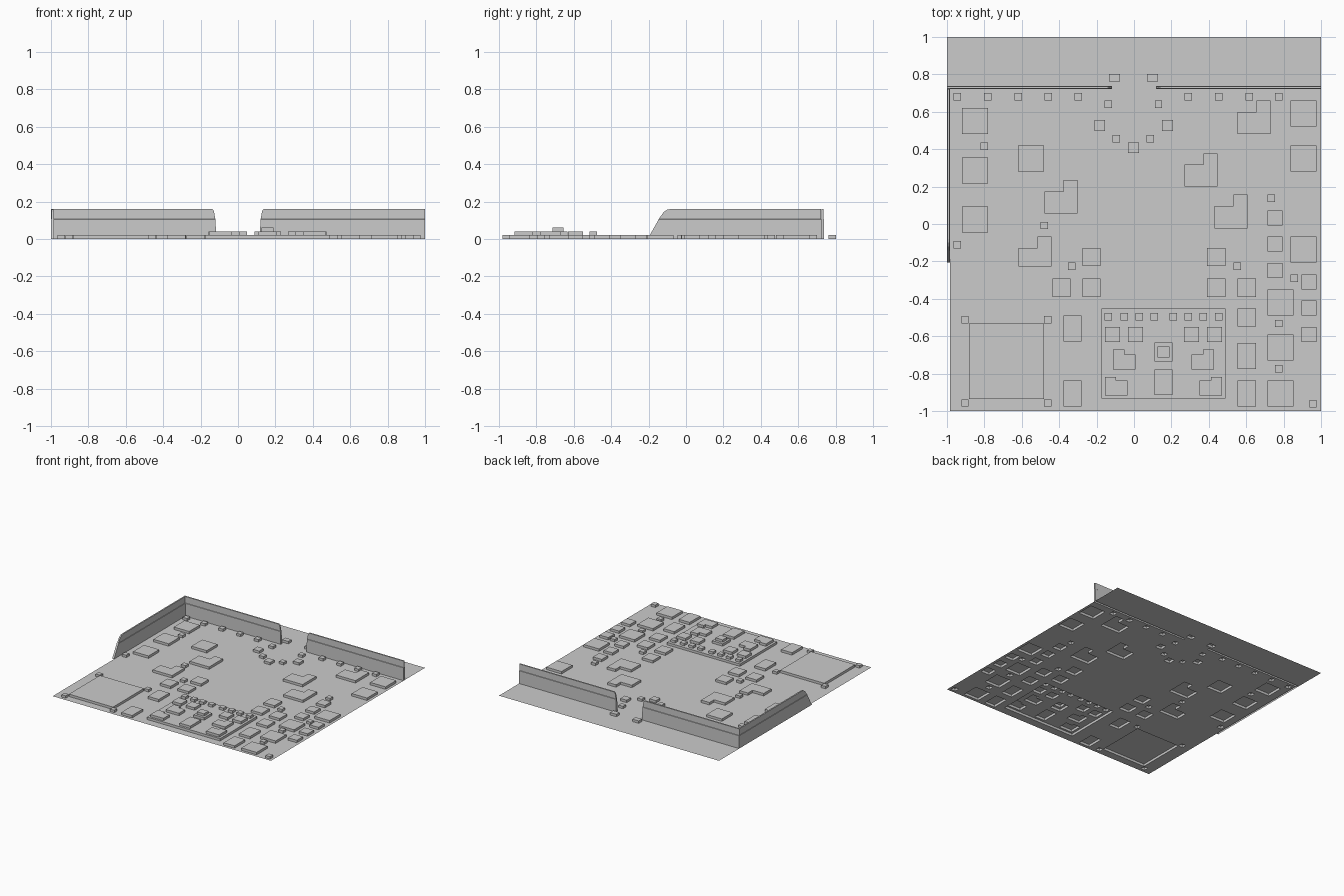
import bpy, bmesh
from mathutils import Vector
from mathutils.geometry import tessellate_polygon

if "Cube" in bpy.data.objects:
    bpy.data.objects.remove(bpy.data.objects["Cube"])


def rect(x0, y0, x1, y1):
    return [(x0, y0), (x1, y0), (x1, y1), (x0, y1)]


def squares(size, centres, depth=None):
    a, b = size / 2, (depth or size) / 2
    return [rect(x - a, y - b, x + a, y + b) for x, y in centres]


def ell(x, y, w, h, arm_w, low_h):
    # L footprint, raised arm on the right
    return [(x, y), (x + w, y), (x + w, y + h), (x + w - arm_w, y + h),
            (x + w - arm_w, y + low_h), (x, y + low_h)]


def mirrored(loop, axis):
    return [(2 * axis - x, y) for x, y in reversed(loop)]


def finish(name, bm):
    me = bpy.data.meshes.new(name)
    bm.to_mesh(me)
    bm.free()
    ob = bpy.data.objects.new(name, me)
    bpy.context.collection.objects.link(ob)
    return ob


def add_cap(bm, loops, z):
    # flat face with holes: first loop is the outline
    pts = [[Vector((x, y, 0)) for x, y in lp] for lp in loops]
    verts = [bm.verts.new((p.x, p.y, z)) for lp in pts for p in lp]
    for tri in tessellate_polygon(pts):
        if len(set(tri)) == 3:
            f = bm.faces.new([verts[i] for i in tri])
            f.normal_update()
            if f.normal.z < 0:
                f.normal_flip()


def add_block(bm, loop, z0, z1, holes=()):
    # open-bottomed block: side walls and a top
    n = len(loop)
    lo = [bm.verts.new((x, y, z0)) for x, y in loop]
    hi = [bm.verts.new((x, y, z1)) for x, y in loop]
    for i in range(n):
        j = (i + 1) % n
        bm.faces.new((lo[i], lo[j], hi[j], hi[i]))
    add_cap(bm, [loop, *holes], z1)


def blocks(name, loops, z0, z1, holes=()):
    bm = bmesh.new()
    for lp in loops:
        add_block(bm, lp, z0, z1, holes)
    bmesh.ops.remove_doubles(bm, verts=bm.verts, dist=0.0002)
    return finish(name, bm)


STEP = 0.02

# Small huts
huts = squares(0.04, [(x, 0.68) for x in
                      (-0.945, -0.782, -0.619, -0.458, -0.297, 0.291, 0.452, 0.615, 0.775)])
huts += squares(0.04, [
    (-0.137, 0.64), (0.131, 0.64), (-0.094, 0.457), (0.088, 0.457), (-0.80, 0.415),
    (-0.479, -0.008), (-0.944, -0.11), (-0.334, -0.227), (0.553, -0.227), (0.858, -0.29),
    (0.735, 0.137), (0.775, -0.532), (0.775, -0.775), (0.957, -0.96)])
gate_blocks = squares(0.057, [(-0.184, 0.527), (0.179, 0.527), (-0.003, 0.408)])
gate_blocks += squares(0.057, [(-0.104, 0.782), (0.099, 0.782)], 0.042)

# Houses
houses = squares(0.139, [
    (-0.851, 0.551), (-0.851, 0.286), (-0.851, 0.024), (-0.55, 0.35),
    (0.907, 0.59), (0.907, 0.35), (0.907, -0.136),
    (0.783, -0.42), (0.783, -0.66), (0.783, -0.906)])
houses += squares(0.098, [(-0.227, -0.176), (-0.227, -0.34), (-0.388, -0.34),
                          (0.44, -0.176), (0.44, -0.34), (0.602, -0.34), (0.602, -0.5)])
houses += squares(0.08, [(0.755, 0.033), (0.755, -0.107), (0.755, -0.248),
                         (0.936, -0.31), (0.936, -0.45), (0.936, -0.59)])
houses += squares(0.098, [(0.602, -0.706), (0.602, -0.906),
                          (-0.329, -0.56), (-0.329, -0.906)], 0.139)
corner_houses = [ell(x, y, 0.177, h, 0.076, h - 0.06) for x, y, h in (
    (-0.478, 0.055, 0.18), (-0.617, -0.227, 0.16), (0.27, 0.20, 0.178),
    (0.43, -0.025, 0.182), (0.553, 0.482, 0.178))]

# Large fort slab with four corner turrets
fort = [rect(-0.882, -0.935, -0.482, -0.533)]
turrets = squares(0.038, [(x, y) for x in (-0.903, -0.461) for y in (-0.512, -0.956)])

# Raised court and the buildings standing on it
court = rect(-0.174, -0.933, 0.49, -0.452)
AXIS = 0.158
posts = squares(0.04, [(x, -0.495) for x in (-0.137, -0.053, 0.027, 0.107)])
halls = squares(0.08, [(-0.115, -0.592), (0.008, -0.592)])
wings = [mirrored(ell(0.308, -0.778, 0.12, 0.106, 0.06, 0.08), AXIS),
         mirrored(ell(0.351, -0.917, 0.12, 0.1, 0.06, 0.08), AXIS)]
halves = posts + halls + wings
court_blocks = halves + [mirrored(lp, AXIS) for lp in halves]
court_blocks.append(rect(0.11, -0.915, 0.207, -0.778))
keep = rect(0.11, -0.735, 0.207, -0.634)
keep_top = rect(0.126, -0.714, 0.19, -0.655)

blocks("huts", huts, 0, STEP)
blocks("gate_blocks", gate_blocks, 0, STEP)
blocks("houses", houses, 0, STEP)
blocks("corner_houses", corner_houses, 0, STEP)
blocks("fort", fort, 0, STEP)
blocks("fort_turrets", turrets, 0, STEP)
blocks("court", [court], 0, STEP, court_blocks + [keep])
blocks("court_buildings", court_blocks, STEP, 2 * STEP)
blocks("keep", [keep], STEP, 2 * STEP, [keep_top])
blocks("keep_top", [keep_top], 2 * STEP, 3 * STEP)

# Ground sheet, open under every building and under the walls
Y0, Y1, XL, GATE = 0.722, 0.738, -0.985, 0.117
outline = [(XL, -1), (1, -1), (1, Y0), (GATE, Y0), (GATE, Y1), (1, Y1), (1, 1),
           (-1, 1), (-1, Y1), (-GATE, Y1), (-GATE, Y0), (XL, Y0)]
bm = bmesh.new()
add_cap(bm, [outline, *huts, *gate_blocks, *houses, *corner_houses, *fort, *turrets, court], 0)
finish("ground", bm)


def wall(name, profile, place, thick=0.016, ledge=0.105, taper=0.7):
    # profile (along, height) extruded across, thinner above a small ledge
    bm = bmesh.new()
    f = bm.faces.new([bm.verts.new((s, -thick / 2, z)) for s, z in profile])
    ext = bmesh.ops.extrude_face_region(bm, geom=[f])["geom"]
    bmesh.ops.translate(bm, vec=(0, thick, 0),
                        verts=[v for v in ext if isinstance(v, bmesh.types.BMVert)])
    for z in (ledge, ledge + 0.002):
        bmesh.ops.bisect_plane(bm, geom=bm.verts[:] + bm.edges[:] + bm.faces[:],
                               plane_co=(0, 0, z), plane_no=(0, 0, 1))
    bmesh.ops.recalc_face_normals(bm, faces=bm.faces)
    bottom = [f for f in bm.faces if all(v.co.z < 1e-5 for v in f.verts)]
    bmesh.ops.delete(bm, geom=bottom, context='FACES_ONLY')
    for v in bm.verts:
        if v.co.z > ledge + 0.001:
            v.co.y *= taper
    for v in bm.verts:
        v.co = place(v.co)
    bmesh.ops.recalc_face_normals(bm, faces=bm.faces)
    finish(name, bm)


# Back wall in two halves with a gateway, and a sloped-end side wall
TOP = 0.16
for side, sign in (("left", -1), ("right", 1)):
    wall("back_wall_" + side,
         [(GATE, 0), (1, 0), (1, TOP), (0.138, TOP), (0.129, 0.15), (GATE + 0.003, 0.1)],
         lambda c, s=sign: Vector((s * c.x, c.y + (Y0 + Y1) / 2, c.z)))
wall("side_wall",
     [(-0.205, 0), (Y0, 0), (Y0, TOP), (-0.08, TOP), (-0.1, 0.157), (-0.12, 0.143),
      (-0.142, 0.112), (-0.195, 0.018)],
     lambda c: Vector((-0.9922 + c.y, c.x, c.z)))
